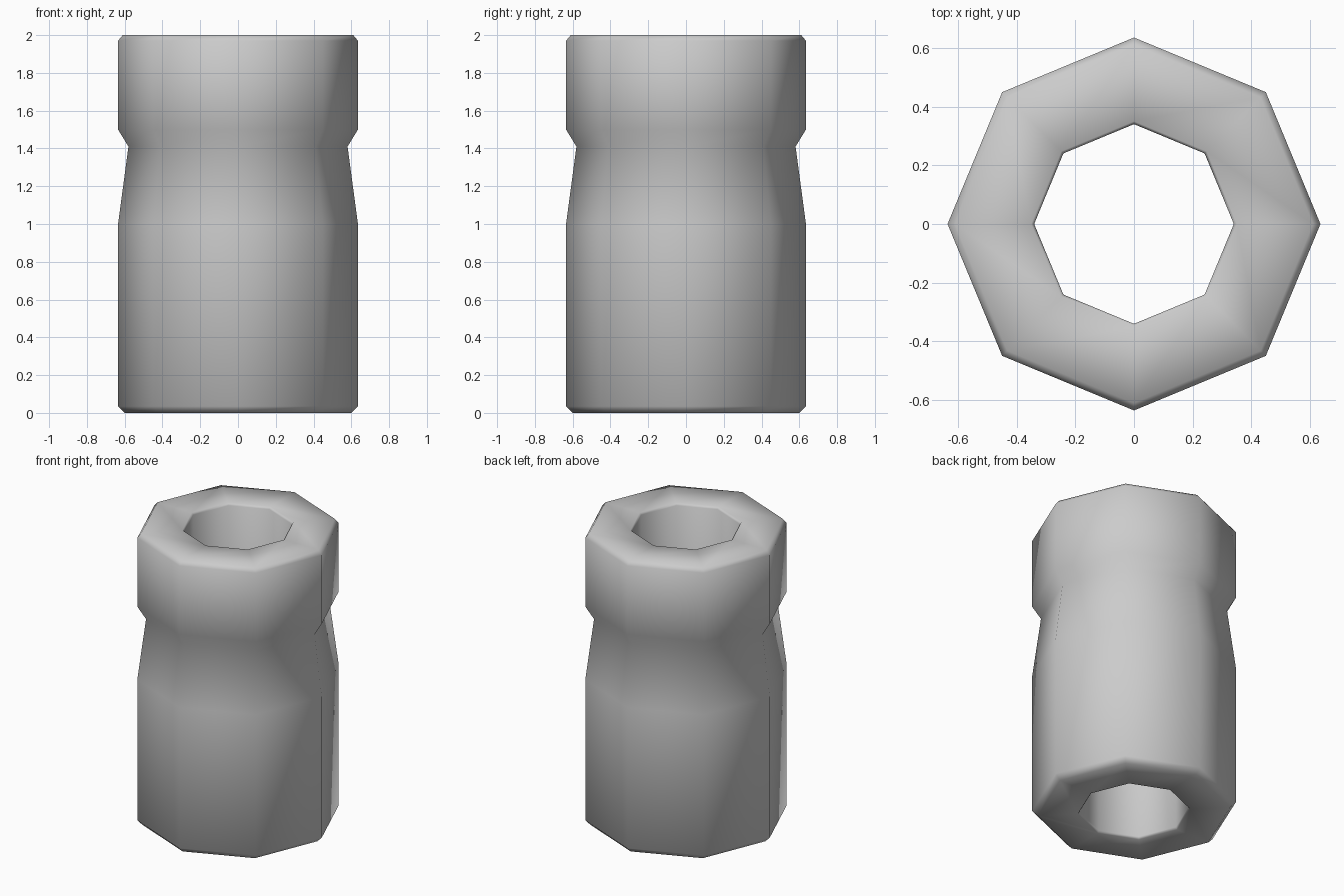
import bpy, bmesh
from math import cos, sin, tau

if "Cube" in bpy.data.objects:
    bpy.data.objects.remove(bpy.data.objects["Cube"])

SIDES = 8

# Closed wall cross-section as (radius, height): outside going up, bore going down
profile = [
    (0.60, 0.0), (0.635, 0.035), (0.635, 1.0), (0.58, 1.41), (0.635, 1.5),
    (0.635, 1.97), (0.61, 2.0),
    (0.35, 2.0), (0.34, 1.985), (0.34, 0.015), (0.35, 0.0),
]

# Revolve the section into an eight-sided sleeve
bm = bmesh.new()
rings = [[bm.verts.new((r * cos(tau * i / SIDES), r * sin(tau * i / SIDES), z))
          for i in range(SIDES)] for r, z in profile]
for k, low in enumerate(rings):
    high = rings[(k + 1) % len(rings)]
    for i in range(SIDES):
        j = (i + 1) % SIDES
        bm.faces.new((low[i], low[j], high[j], high[i])).smooth = True
bmesh.ops.recalc_face_normals(bm, faces=bm.faces)

mesh = bpy.data.meshes.new("sleeve")
bm.to_mesh(mesh)
bm.free()
sleeve = bpy.data.objects.new("sleeve", mesh)
bpy.context.collection.objects.link(sleeve)
